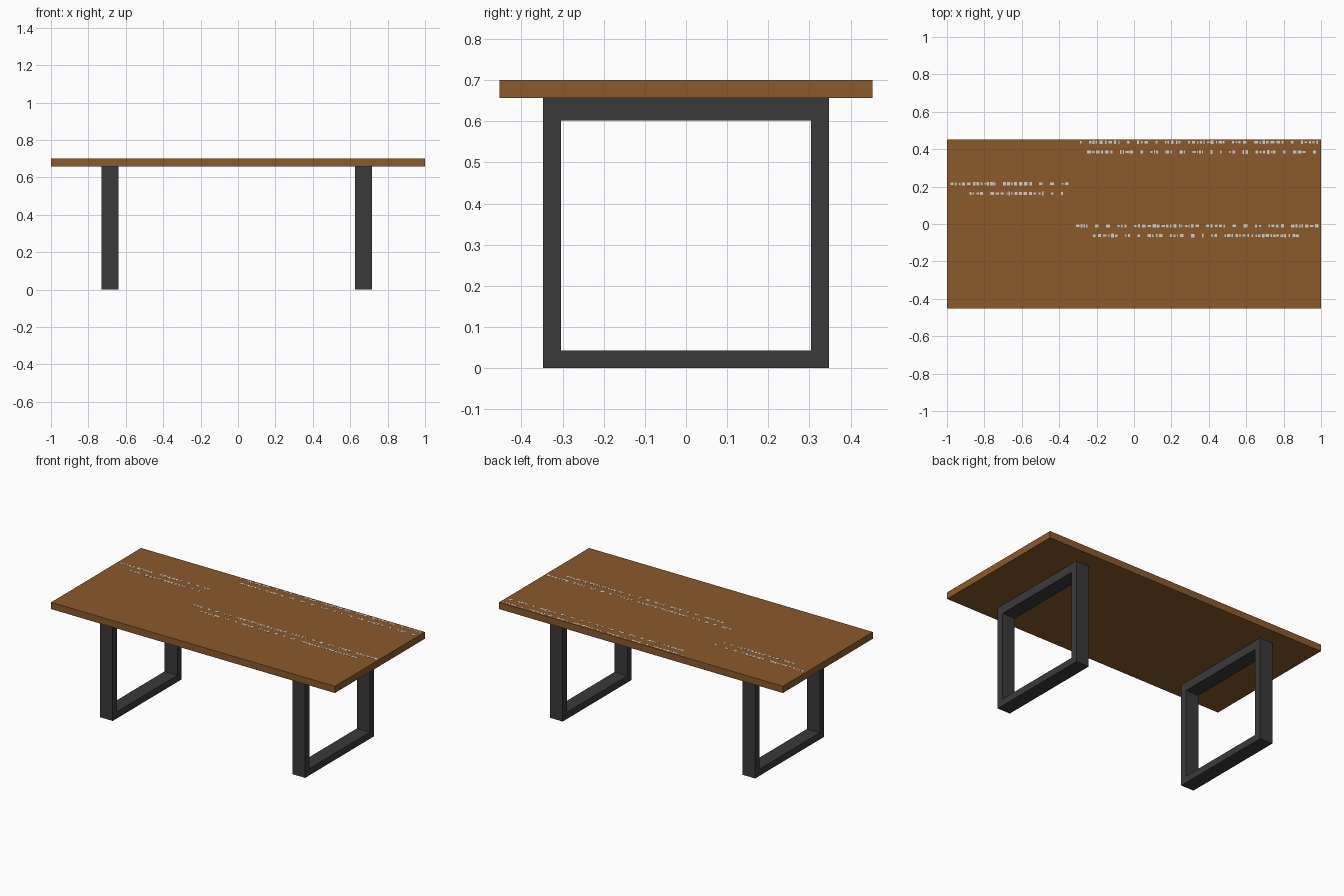
import bpy, bmesh, random
from mathutils import Matrix, Vector

if "Cube" in bpy.data.objects:
    bpy.data.objects.remove(bpy.data.objects["Cube"])

random.seed(4)


def material(name, rgb):
    m = bpy.data.materials.new(name)
    m.diffuse_color = (*rgb, 1.0)
    m.use_nodes = True
    m.node_tree.nodes["Principled BSDF"].inputs["Base Color"].default_value = m.diffuse_color
    return m


wood = material("brown wood", (0.258, 0.102, 0.024))
metal = material("dark metal", (0.042, 0.042, 0.042))
pale = material("pale grey", (0.62, 0.64, 0.64))


def add_box(bm, lo, hi):
    lo, hi = Vector(lo), Vector(hi)
    bmesh.ops.create_cube(bm, size=1.0, matrix=Matrix.Translation((lo + hi) / 2)
                          @ Matrix.Diagonal((*(hi - lo), 1.0)))


def finish(bm, name, mat):
    bmesh.ops.recalc_face_normals(bm, faces=bm.faces)
    mesh = bpy.data.meshes.new(name)
    bm.to_mesh(mesh)
    bm.free()
    mesh.materials.append(mat)
    ob = bpy.data.objects.new(name, mesh)
    bpy.context.collection.objects.link(ob)
    return ob


TOP, UNDER = 0.70, 0.657

# Tabletop slab
bm = bmesh.new()
add_box(bm, (-1, -0.453, UNDER), (1, 0.453, TOP))
finish(bm, "tabletop", wood)


# Closed rectangular leg frame: outer and inner loops bridged, front and back
def leg_frame(name, x0, x1):
    outer = [(-0.347, 0), (0.347, 0), (0.347, UNDER), (-0.347, UNDER)]
    inner = [(-0.304, 0.043), (0.304, 0.043), (0.304, 0.602), (-0.304, 0.602)]
    bm = bmesh.new()
    rings = [[bm.verts.new((x, y, z)) for y, z in loop]
             for x, loop in ((x0, outer), (x1, outer), (x1, inner), (x0, inner))]
    for k in range(4):
        a, b = rings[k], rings[(k + 1) % 4]
        for i in range(4):
            j = (i + 1) % 4
            bm.faces.new((a[i], a[j], b[j], b[i]))
    finish(bm, name, metal)


leg_frame("left_leg_frame", -0.73, -0.64)
leg_frame("right_leg_frame", 0.626, 0.716)

# Rows of small abstract pale flecks on the tabletop: y, start x, end x
rows = [(0.437, -0.29, 1.0), (0.385, -0.25, 0.99),
        (0.215, -0.98, -0.33), (0.163, -0.88, -0.33),
        (-0.010, -0.31, 0.99), (-0.062, -0.22, 0.93)]
bm = bmesh.new()
for y, x, end in rows:
    while x < end - 0.02:
        w = random.uniform(0.006, 0.02)
        h = random.uniform(0.005, 0.010)
        add_box(bm, (x, y - h, TOP - 0.001), (x + w, y + h, TOP + 0.0008))
        x += w + random.choice((0.005, 0.008, 0.012, 0.04))
finish(bm, "surface_flecks", pale)
